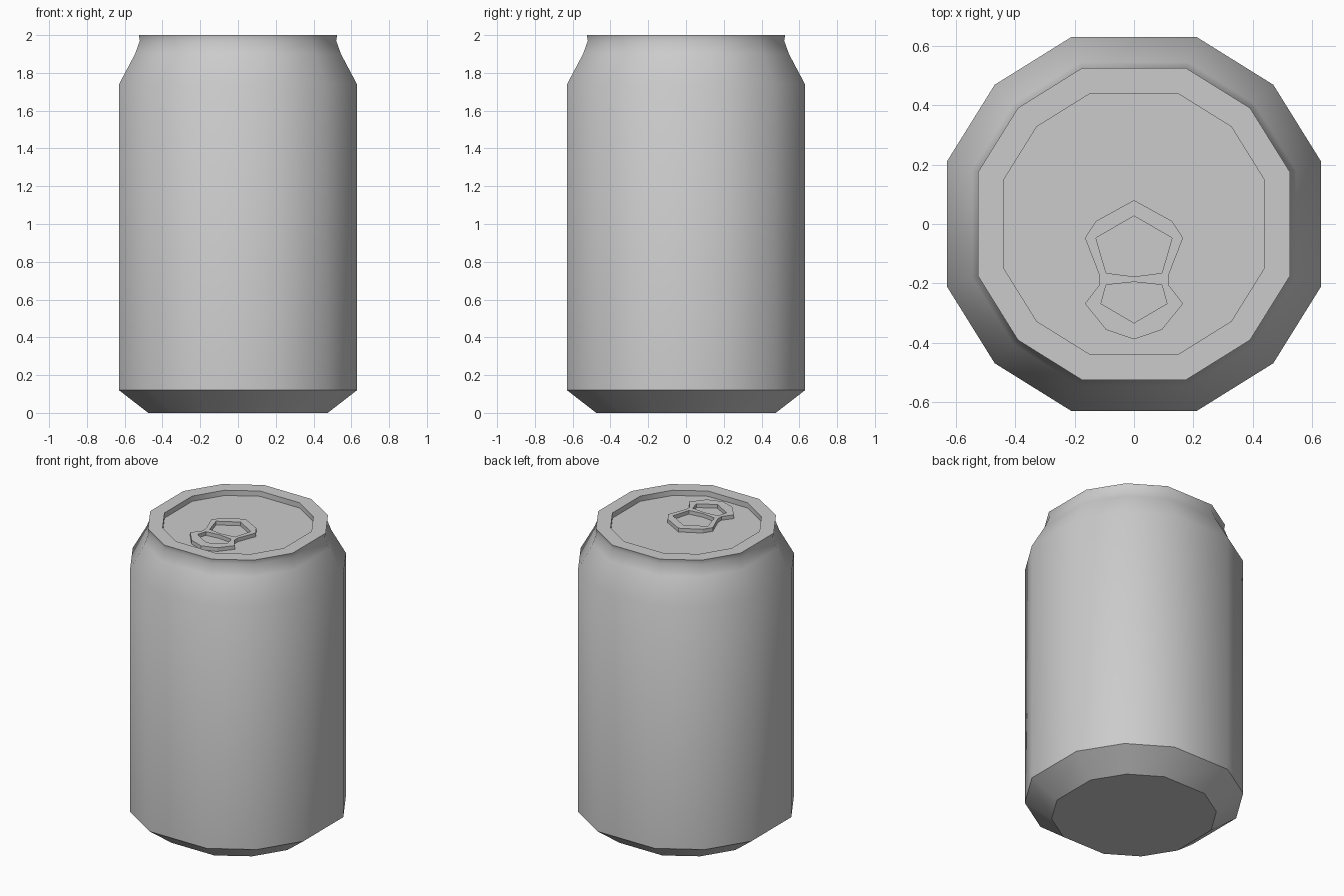
import bpy, bmesh, math

cube = bpy.data.objects.get("Cube")
if cube:
    bpy.data.objects.remove(cube, do_unlink=True)

metal = bpy.data.materials.new("brushed_grey")
metal.use_nodes = True
grey = (0.6, 0.6, 0.6, 1)
metal.diffuse_color = grey
metal.node_tree.nodes["Principled BSDF"].inputs["Base Color"].default_value = grey


def finish(obj, degrees):
    bpy.ops.object.select_all(action="DESELECT")
    obj.select_set(True)
    bpy.context.view_layer.objects.active = obj
    if obj.type == "CURVE":
        bpy.ops.object.convert(target="MESH")
    bpy.ops.object.shade_smooth_by_angle(angle=math.radians(degrees))


def ring_points(half_width):
    """Twelve-sided outline, one quarter turned four times."""
    quarter = [(1, -0.333), (1, 0.333), (0.744, 0.744)]
    points = []
    for turn in range(4):
        for x, y in quarter:
            for _ in range(turn):
                x, y = -y, x
            points.append((x * half_width, y * half_width))
    return points


# Can: stacked outlines from the base up over the rim and down to the lid
profile = [(0.475, 0), (0.63, 0.12), (0.63, 1.74), (0.545, 1.9),
           (0.52, 1.97), (0.525, 2.0), (0.44, 2.0), (0.44, 1.965)]
bm = bmesh.new()
rings = [[bm.verts.new((x, y, z)) for x, y in ring_points(r)] for r, z in profile]
for low, high in zip(rings, rings[1:]):
    for i in range(len(low)):
        j = (i + 1) % len(low)
        bm.faces.new((low[i], low[j], high[j], high[i]))
bm.faces.new(reversed(rings[0]))
bm.faces.new(rings[-1])
mesh = bpy.data.meshes.new("can_body")
bm.to_mesh(mesh)
bm.free()
body = bpy.data.objects.new("can_body", mesh)
bpy.context.collection.objects.link(body)
mesh.materials.append(metal)
finish(body, 35)

# Pull tab: mirrored outline with two finger holes
outline = [(0, 0.08), (0.128, 0.01), (0.165, -0.047), (0.118, -0.168),
           (0.118, -0.207), (0.165, -0.268), (0.094, -0.356), (0, -0.388)]
large_hole = [(0, 0.027), (0.128, -0.047), (0.094, -0.165), (0, -0.177)]
small_hole = [(0, -0.195), (0.094, -0.205), (0.111, -0.268), (0, -0.333)]
curve = bpy.data.curves.new("pull_tab", "CURVE")
curve.dimensions = "2D"
curve.fill_mode = "BOTH"
curve.extrude = 0.0125
for half in (outline, large_hole, small_hole):
    loop = half + [(-x, y) for x, y in half[-2:0:-1]]
    spline = curve.splines.new("POLY")
    spline.points.add(len(loop) - 1)
    for point, (x, y) in zip(spline.points, loop):
        point.co = (x, y, 0, 1)
    spline.use_cyclic_u = True
tab = bpy.data.objects.new("pull_tab", curve)
tab.location.z = 1.9775
bpy.context.collection.objects.link(tab)
curve.materials.append(metal)
finish(tab, 20)
